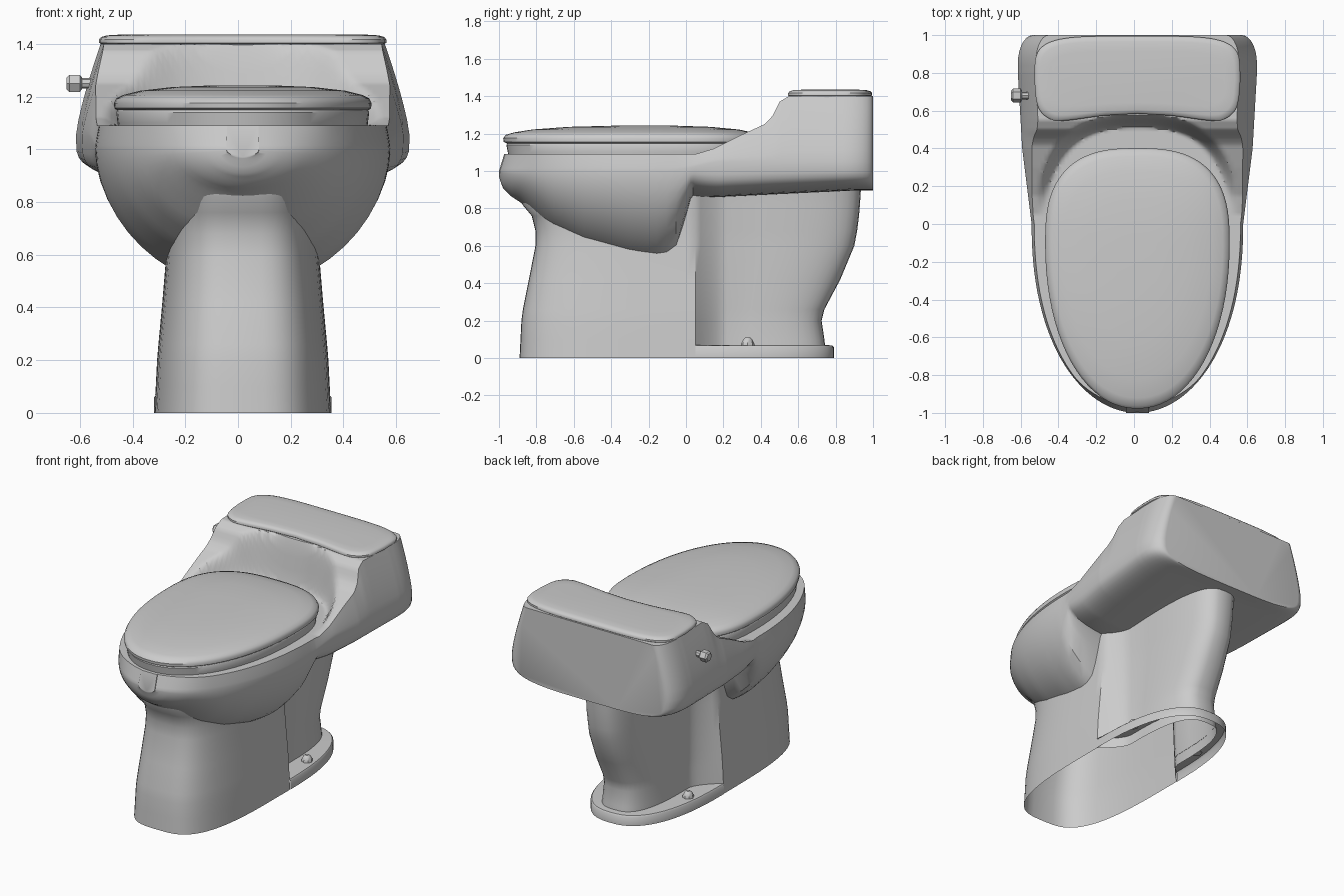
import bpy, bmesh
from math import sin, cos, pi, sqrt

cube = bpy.data.objects.get("Cube")
if cube:
    bpy.data.objects.remove(cube)

MID = 0.018  # the body sits slightly left of centre, balancing the lever

ceramic = bpy.data.materials.new("grey_ceramic")
ceramic.use_nodes = True
GREY = (0.6, 0.6, 0.6, 1)
ceramic.diffuse_color = GREY
ceramic.node_tree.nodes["Principled BSDF"].inputs["Base Color"].default_value = GREY


def loft(name, rings, closed=True, start=False, end=False, angle=40):
    """Skin a list of equally long point rings."""
    bm = bmesh.new()
    rows = [[bm.verts.new((x + MID, y, z)) for x, y, z in ring] for ring in rings]
    n = len(rows[0])
    for a, b in zip(rows, rows[1:]):
        for i in range(n if closed else n - 1):
            j = (i + 1) % n
            bm.faces.new((a[i], a[j], b[j], b[i]))
    if start:
        bm.faces.new(rows[0][::-1])
    if end:
        bm.faces.new(rows[-1])
    bmesh.ops.remove_doubles(bm, verts=bm.verts, dist=0.0005)
    bmesh.ops.recalc_face_normals(bm, faces=bm.faces)
    mesh = bpy.data.meshes.new(name)
    bm.to_mesh(mesh)
    bm.free()
    mesh.materials.append(ceramic)
    obj = bpy.data.objects.new(name, mesh)
    bpy.context.collection.objects.link(obj)
    bpy.ops.object.select_all(action='DESELECT')
    obj.select_set(True)
    bpy.context.view_layer.objects.active = obj
    bpy.ops.object.shade_smooth_by_angle(angle=angle * pi / 180)
    return obj


def lerp_table(table, t):
    """Piecewise linear lookup."""
    if t <= table[0][0]:
        return table[0][1]
    for (a, u), (b, v) in zip(table, table[1:]):
        if t <= b:
            return u + (v - u) * (t - a) / (b - a)
    return table[-1][1]


def smooth(a, b, t):
    t = min(max((t - a) / (b - a), 0), 1)
    return t * t * (3 - 2 * t)


def quarter(a, b, p, n):
    """Superellipse quarter from (a, 0) to (0, b)."""
    return [(a * abs(cos(k * pi / 2 / n)) ** (2 / p), b * sin(k * pi / 2 / n) ** (2 / p))
            for k in range(n)] + [(0, b)]


def mirrored(half):
    """Half outline starting and ending on the middle plane -> full loop."""
    return half + [(-p[0],) + tuple(p[1:]) for p in half[-2:0:-1]]


# Bowl, arms and tank: cross sections running front to back
UNDERSIDE = [(-1, 0.97), (-0.98, 0.91), (-0.93, 0.86), (-0.88, 0.83), (-0.84, 0.79),
             (-0.72, 0.67), (-0.55, 0.57), (-0.3, 0.49), (-0.16, 0.468), (-0.1, 0.48),
             (-0.06, 0.52), (-0.03, 0.6), (0, 0.74), (0.03, 0.86), (0.18, 0.86), (0.9, 0.895)]
ARM = [(0.05, 1.09), (0.15, 1.12), (0.3, 1.195), (0.42, 1.25), (0.46, 1.29),
       (0.5, 1.37), (0.55, 1.4)]
SIDE = [(0, 0.56), (0.4, 0.61), (0.8, 0.633)]


def section(y):
    if y < 0:
        w = 0.56 * sqrt(max(1 - abs(y) ** 2.2, 0.012))
    else:
        w = lerp_table(SIDE, y)
    corner = max(0, (y - 0.85) / 0.15)
    w -= 0.08 * (1 - sqrt(max(0, 1 - corner * corner)))
    low, arm = lerp_table(UNDERSIDE, y), lerp_table(ARM, y)
    back = smooth(-0.1, 0.2, y)
    mid = 1 + 0.05 * back
    half = [(x, y, mid - z) for x, z in quarter(w, mid - low, 1.9 + 2.1 * back, 12)][::-1]
    shoulder = w * (0.975 - 0.4 * (arm - 1.09))
    tuck = 0.028 * smooth(-0.8, -1, y)  # the rim leans in at the nose
    for k in range(1, 6):
        t = k / 6
        half.append((w + (shoulder - w) * t ** 1.3, y + tuck * t, mid + (arm - mid) * t))
    steps = 28
    for k in range(steps, -1, -1):
        x = shoulder * k / steps
        d = ((x / 0.53) ** 2.7 + (abs(y + 0.1) / 0.66) ** 2.7) ** (1 / 2.7)
        rise = smooth(0.92, 1.03, d) if y > 0 else 0
        half.append((x, y + tuck, 1.09 + (arm - 1.09) * rise))
    return mirrored(half)


stations = [-cos(k * pi / 2 / 30) for k in range(30)]
stations += [k * 0.0125 for k in range(68)]
stations += [0.85 + 0.15 * sin(k * pi / 2 / 7) for k in range(8)]
loft("bowl_and_tank", [section(y) for y in stations], start=True, end=True)

# Pedestal: blunt front shell stepping in to a narrower rear column, open below
STEP = 0.05


def rear_half(hw, cw, yb):
    cove = [(cw + (hw - cw) * (1 - k / 6) ** 1.5, STEP + 0.17 * k / 6) for k in range(6)]
    return cove + [(x, 0.22 + y) for x, y in quarter(cw, yb - 0.22, 2.9, 12)]


def pedestal_ring(z, yf, hw, yb, cw):
    front = [(x, -y) for x, y in quarter(hw, -yf, 3.3, 16)][::-1]
    return [(x, y, z) for x, y in mirrored(front + rear_half(hw, cw, yb))]


PEDESTAL = [(0, -0.89, 0.335, 0.75, 0.2), (0.1, -0.885, 0.33, 0.74, 0.195),
            (0.2, -0.88, 0.325, 0.725, 0.19), (0.26, -0.872, 0.32, 0.74, 0.19),
            (0.42, -0.84, 0.305, 0.825, 0.19), (0.6, -0.805, 0.29, 0.9, 0.19),
            (0.68, -0.805, 0.285, 0.915, 0.19), (0.76, -0.825, 0.285, 0.925, 0.195),
            (0.82, -0.875, 0.285, 0.93, 0.195), (0.9, -0.88, 0.285, 0.935, 0.2)]
loft("pedestal", [pedestal_ring(*row) for row in PEDESTAL])


# Floor flange around the rear column
def strip(half, z):
    return [(x, y, z) for x, y in half] + [(-x, y, z) for x, y in half[-2::-1]]


outer = [(x, STEP + y) for x, y in quarter(0.337, 0.74, 2.5, 18)]
lip = [(x * 0.98, STEP + (y - STEP) * 0.99) for x, y in outer]
inner = rear_half(0.333, 0.195, 0.744)
loft("floor_flange", [strip(outer, 0), strip(outer, 0.058), strip(lip, 0.067),
                      strip(inner, 0.07)], closed=False)


# Seat and lid share one egg-shaped outline
def egg(scale, z, nose):
    front = [(x, -0.1 - y) for x, y in quarter(0.487, nose, 2.1, 20)][::-1]
    rear = [(x, -0.1 + y) for x, y in quarter(0.487, 0.5, 2.7, 20)][1:]
    return [(x * scale, -0.2 + (y + 0.2) * scale, z) for x, y in mirrored(front + rear)]


loft("seat", [egg(s, z, 0.872) for s, z in [(0.97, 1.08), (0.975, 1.1), (0.985, 1.14),
                                            (0.975, 1.15)]], start=True, end=True)
loft("seat_lid", [egg(s, z, 0.875) for s, z in [(0.98, 1.148), (1, 1.156), (1.003, 1.175),
                                                (0.985, 1.193), (0.93, 1.206), (0.8, 1.222),
                                                (0.55, 1.236), (0.25, 1.242)]],
     start=True, end=True)


# Tank lid with a bowed front edge
def tank_lid_ring(inset, z):
    q = quarter(0.545 - inset, 0.238 - inset, 4.5, 20)
    front = [(x * (1 - 0.12 * y), -y + 0.065 * max(0, 1 - (x / 0.45) ** 2) * y / 0.238)
             for x, y in q][::-1]
    return [(x, 0.757 + y, z) for x, y in mirrored(front + q[1:])]


loft("tank_lid", [tank_lid_ring(s, z) for s, z in [(0.006, 1.385), (0.006, 1.4), (0, 1.404),
                                                   (0, 1.416), (0.008, 1.426), (0.03, 1.432),
                                                   (0.08, 1.435)]], start=True, end=True)


# Flush lever: stem and faceted knob on the right side of the tank
def tube(name, profile, sides, place):
    rings = [[place(r * cos(k * 2 * pi / sides), r * sin(k * 2 * pi / sides), h)
              for k in range(sides)] for r, h in profile]
    loft(name, rings, start=True, end=True)


def on_side(a, b, h):
    return (-h - MID, 0.68 + a, 1.25 + b)


tube("lever_stem", [(0.02, 0.54), (0.02, 0.62)], 8, on_side)
tube("lever_knob", [(0.026, 0.592), (0.037, 0.6), (0.037, 0.64), (0.026, 0.65)], 6, on_side)

# Floor bolt caps
for side, label in ((1, "left"), (-1, "right")):
    tube(label + "_bolt_cap", [(0.035, 0.06), (0.035, 0.078), (0.024, 0.1), (0.012, 0.11)], 8,
         lambda a, b, h: (side * 0.265 + a, 0.33 + b, h))
